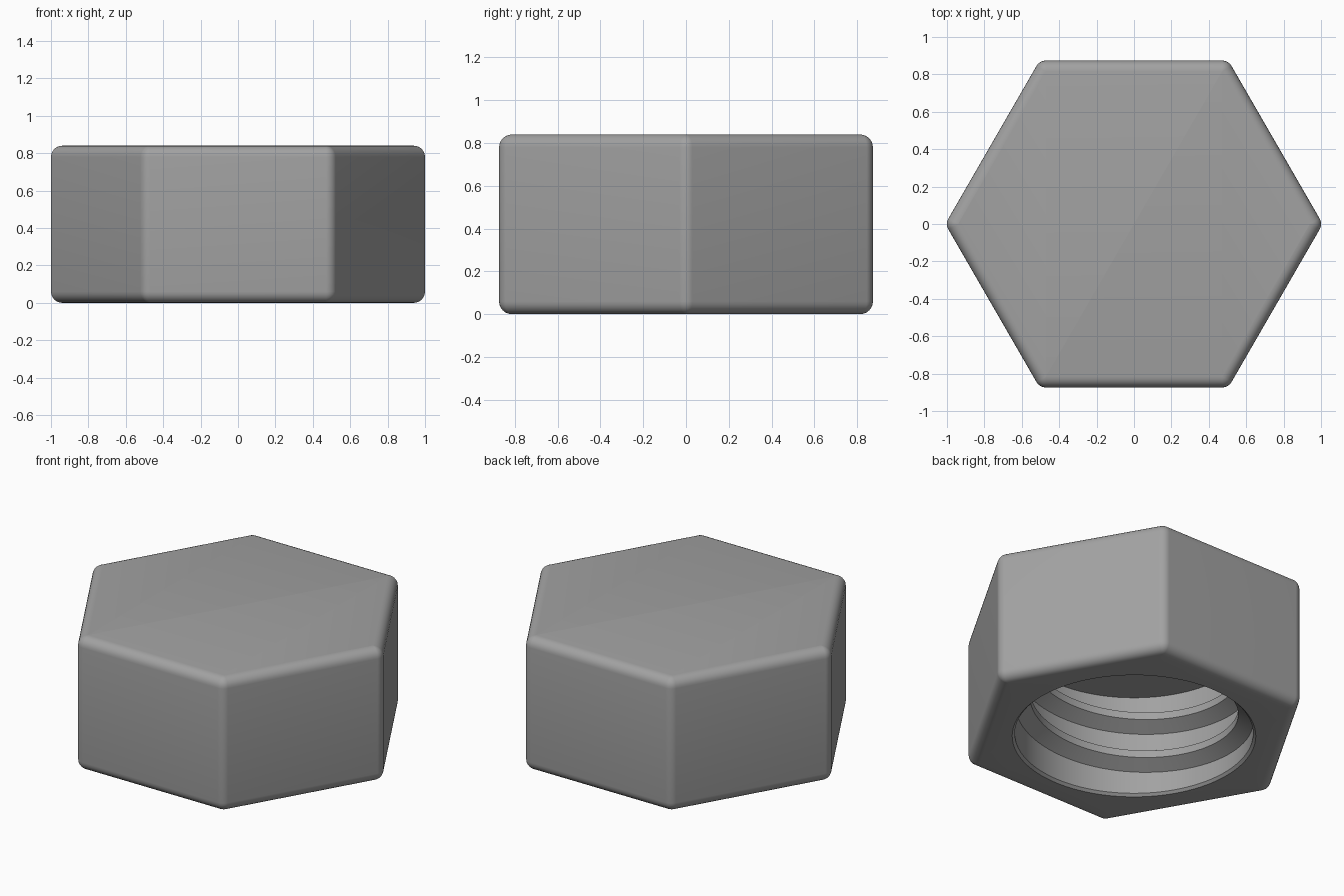
import bpy, bmesh, math

if "Cube" in bpy.data.objects:
    bpy.data.objects.remove(bpy.data.objects["Cube"])

HEIGHT, FILLET, CORNER = 0.84, 0.06, 0.94   # hexagon corner radius before rounding
BORE, CREST, CEILING = 0.68, 0.595, 0.644   # blind threaded hole
PITCH = 0.25
PER_CORNER = 16

steel = bpy.data.materials.new("grey_steel")
steel.diffuse_color = (0.36, 0.36, 0.36, 1)
steel.use_nodes = True
steel.node_tree.nodes["Principled BSDF"].inputs["Base Color"].default_value = steel.diffuse_color


def hex_ring(offset, z):
    """Hexagon outline grown outwards by offset, with rounded corners."""
    pts = []
    for c in range(6):
        a = math.radians(60 * c)
        for j in range(PER_CORNER):
            n = a + math.radians(-30 + 60 * j / (PER_CORNER - 1))
            pts.append((CORNER * math.cos(a) + offset * math.cos(n),
                        CORNER * math.sin(a) + offset * math.sin(n), z))
    return pts


def round_ring(r, z):
    count = 6 * PER_CORNER
    angles = [math.radians(-30) + math.tau * (i + 0.5) / count for i in range(count)]
    return [(r * math.cos(a), r * math.sin(a), z) for a in angles]


def loft(name, rings, closed):
    """Skin a list of point rings and cap both ends."""
    bm = bmesh.new()
    loops = [[bm.verts.new(p) for p in ring] for ring in rings]
    for lo, hi in zip(loops, loops[1:]):
        n = len(lo)
        for i in range(n):
            k = (i + 1) % n
            bm.faces.new((lo[i], lo[k], hi[k], hi[i]))
    bm.faces.new(loops[0])
    bm.faces.new(loops[-1])
    bmesh.ops.recalc_face_normals(bm, faces=bm.faces)
    mesh = bpy.data.meshes.new(name)
    bm.to_mesh(mesh)
    bm.free()
    mesh.materials.append(steel)
    obj = bpy.data.objects.new(name, mesh)
    bpy.context.collection.objects.link(obj)
    bpy.ops.object.select_all(action='DESELECT')
    obj.select_set(True)
    bpy.context.view_layer.objects.active = obj
    bpy.ops.object.shade_smooth_by_angle(angle=math.radians(25))
    return obj


# Hexagonal cap: rounded top, sides, rounded bottom, then up into the blind hole
steps = [math.radians(90 * i / 6) for i in range(7)]
rings = [hex_ring(FILLET * math.sin(t), HEIGHT - FILLET + FILLET * math.cos(t)) for t in steps]
rings += [hex_ring(FILLET * math.cos(t), FILLET - FILLET * math.sin(t)) for t in steps]
rings += [round_ring(BORE + 0.015, 0), round_ring(BORE, 0.015), round_ring(BORE, CEILING)]
loft("hex_cap", rings, True)

# Internal thread: a trapezoid ridge swept along a right-handed helix
flank, land, sink = 0.049, 0.046, 0.01
profile = [(BORE + sink, -sink * 0.577), (CREST, flank), (CREST, flank + land),
           (BORE + sink, 2 * flank + land + sink * 0.577)]
ridge = []
for deg in range(85, 726, 4):
    a = math.radians(deg)
    z0 = 0.155 + PITCH * (deg - 230) / 360
    ridge.append([(r * math.cos(a), r * math.sin(a), z0 + z) for r, z in profile])
loft("inner_thread", ridge, True)
